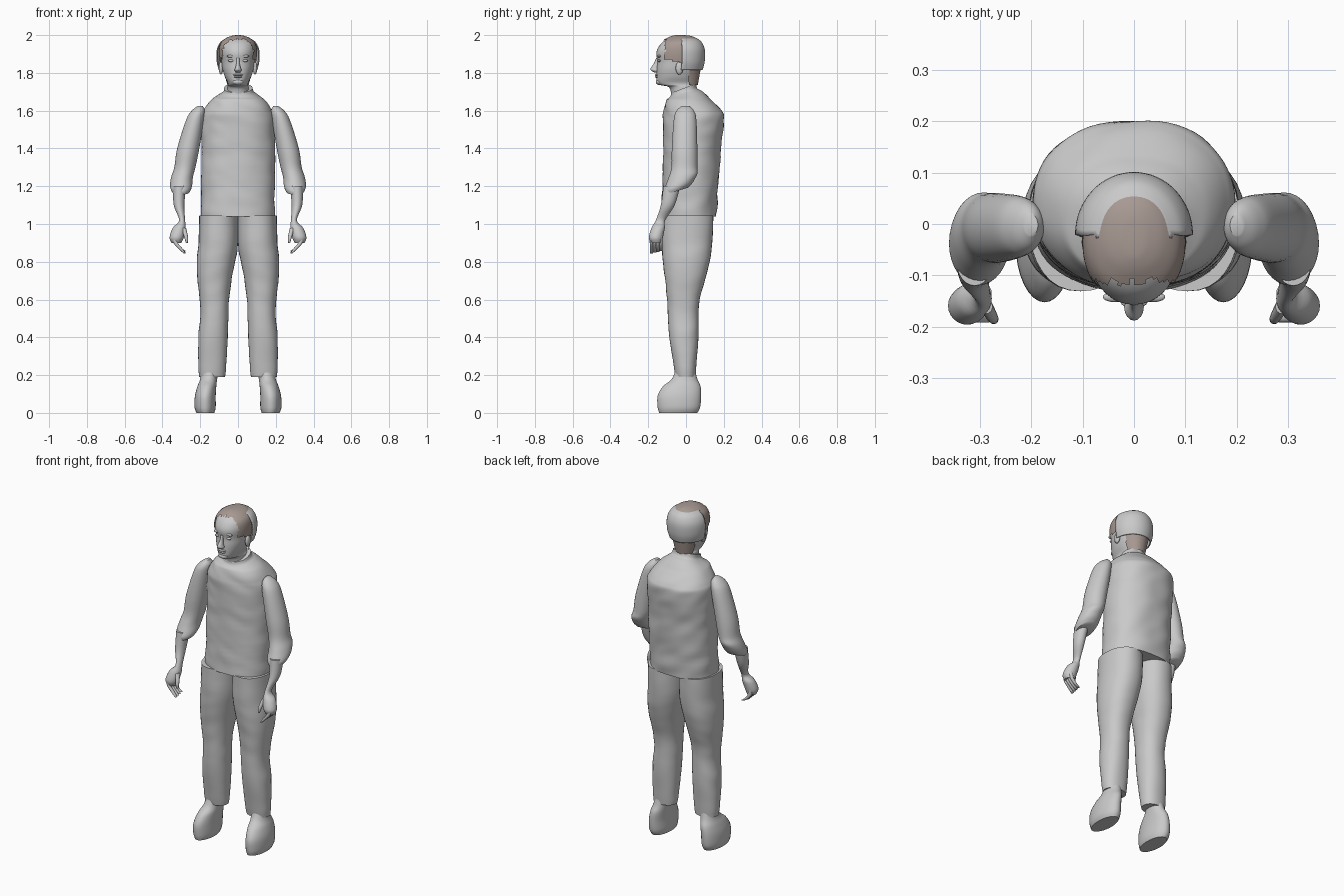
import bpy, bmesh, math
from mathutils import Vector, noise

if "Cube" in bpy.data.objects:
    bpy.data.objects.remove(bpy.data.objects["Cube"])


def material(name, color):
    mat = bpy.data.materials.new(name)
    mat.use_nodes = True
    mat.diffuse_color = (*color, 1)
    bsdf = mat.node_tree.nodes["Principled BSDF"]
    bsdf.inputs["Base Color"].default_value = (*color, 1)
    bsdf.inputs["Roughness"].default_value = 0.8
    return mat


GREY = material("soft grey", (0.588, 0.588, 0.588))
BROWN = material("muted brown", (0.39, 0.32, 0.29))


def finish(bm, name, mat):
    bmesh.ops.recalc_face_normals(bm, faces=bm.faces)
    mesh = bpy.data.meshes.new(name)
    bm.to_mesh(mesh)
    bm.free()
    mesh.materials.append(mat)
    obj = bpy.data.objects.new(name, mesh)
    bpy.context.collection.objects.link(obj)
    bpy.ops.object.select_all(action="DESELECT")
    obj.select_set(True)
    bpy.context.view_layer.objects.active = obj
    bpy.ops.object.shade_smooth_by_angle(angle=math.radians(50))
    return obj


def spline(rows, steps):
    """Smoothly interpolate between the given cross-sections."""
    out = []
    for i in range(len(rows) - 1):
        a, b, c, d = (rows[max(0, min(len(rows) - 1, i + k))] for k in (-1, 0, 1, 2))
        for s in range(steps):
            t = s / steps
            out.append([q + t * (r - p) / 2 + t * t * (2 * p - 5 * q + 4 * r - w) / 2
                        + t ** 3 * (3 * q - p - 3 * r + w) / 2
                        for p, q, r, w in zip(a, b, c, d)])
    return out + [rows[-1]]


def loft(name, rows, mat=GREY, side=1, power=2.0, steps=5, n=32, warp=None, keep=None):
    """Skin of level cross-sections, each given as z, x from, x to, y from, y to."""
    bm = bmesh.new()
    rings = []
    for z, x0, x1, y0, y1 in spline(rows, steps):
        ring = []
        for k in range(n):
            a = math.tau * k / n
            c, s = math.cos(a), math.sin(a)
            co = Vector(((x0 + x1) / 2 + (x1 - x0) / 2 * math.copysign(abs(c) ** (2 / power), c),
                         (y0 + y1) / 2 + (y1 - y0) / 2 * math.copysign(abs(s) ** (2 / power), s), z))
            if warp:
                co = warp(co)
            co.x *= side
            ring.append(bm.verts.new(co))
        rings.append(ring)
    for low, high in zip(rings, rings[1:]):
        for k in range(n):
            j = (k + 1) % n
            bm.faces.new((low[k], low[j], high[j], high[k]))
    bm.faces.new(rings[0])
    bm.faces.new(rings[-1])
    if keep:
        gone = [f for f in bm.faces if not keep(f.calc_center_median())]
        bmesh.ops.delete(bm, geom=gone, context="FACES")
    return finish(bm, name, mat)


def even(rows):
    """Expand centred rows of z, half width, y from, y to."""
    return [(z, -w, w, y0, y1) for z, w, y0, y1 in rows]


def blob(name, loc, size):
    bm = bmesh.new()
    bmesh.ops.create_uvsphere(bm, u_segments=16, v_segments=10, radius=1)
    for v in bm.verts:
        v.co = Vector([p + q * r for p, q, r in zip(loc, v.co, size)])
    return finish(bm, name, GREY)


def crease(co, amount):
    """Soft cloth folds."""
    fold = noise.noise(Vector((co.x * 9, co.y * 9, co.z * 17 + co.x * 6)))
    out = Vector((co.x, co.y, 0))
    return co + out.normalized() * fold * amount if out.length else co


def shirt_warp(co):
    co = crease(co, 0.006)
    if co.z > 1.66:
        co.z += 0.35 * (co.y - 0.03) * (co.z - 1.66) / 0.07
    return co


def sleeve_warp(co):
    co = co.copy()
    co.z += max(0, min(1, (1.3 - co.z) / 0.1)) * 0.3 * (co.y + 0.08)
    return co


# Shirt body with collar
loft("shirt", even([
    (1.04, .195, -.13, .16), (1.2, .195, -.125, .17), (1.4, .195, -.12, .185),
    (1.55, .195, -.122, .2), (1.6, .182, -.118, .187), (1.65, .148, -.105, .14),
    (1.69, .1, -.085, .09), (1.71, .08, -.078, .06), (1.735, .074, -.075, .05),
]), power=2.3, steps=8, n=64, warp=shirt_warp)

# Limbs, mirrored
for side, word in ((1, "left"), (-1, "right")):
    loft(word + "_trouser_leg", [
        (.19, .07, .205, -.055, .05), (.25, .062, .21, -.065, .055),
        (.4, .055, .21, -.088, .066), (.5, .052, .2, -.095, .066),
        (.6, .048, .203, -.1, .072), (.7, .035, .215, -.11, .1),
        (.8, .015, .218, -.122, .125), (.9, 0, .21, -.13, .14),
        (1.045, 0, .205, -.13, .145),
    ], side=side, power=2.2, warp=lambda co: crease(co, 0.003))
    loft(word + "_shoe", [
        (0, .125, .22, -.142, .06), (.03, .118, .23, -.15, .075),
        (.09, .118, .228, -.15, .08), (.14, .115, .215, -.122, .077),
        (.18, .11, .2, -.075, .06), (.24, .1, .19, -.05, .045),
    ], side=side)
    loft(word + "_sleeve", [
        (1.165, .255, .35, -.115, .01), (1.19, .243, .36, -.118, .04),
        (1.24, .238, .353, -.095, .06), (1.3, .225, .337, -.077, .06),
        (1.4, .205, .322, -.075, .06), (1.55, .18, .275, -.065, .055),
        (1.6, .175, .245, -.05, .042), (1.625, .187, .212, -.022, .018),
    ], side=side, warp=sleeve_warp)
    loft(word + "_forearm_and_palm", [
        (.9, .3, .352, -.185, -.13), (.93, .287, .362, -.196, -.122),
        (.98, .277, .345, -.182, -.112), (1.02, .28, .312, -.16, -.11),
        (1.1, .284, .34, -.133, -.06), (1.2, .275, .345, -.12, -.03),
    ], side=side, n=24)
    # Fingers curl inward and down
    for i in range(4):
        y = -.183 + .017 * i
        path = ((.845 + .004 * i, .283), (.87, .305), (.9, .33), (.935, .337))
        loft(f"{word}_finger_{i + 1}", [
            (z, x - r, x + r, y - .009, y + .009)
            for (z, x), r in zip(path, (.006, .011, .012, .01))
        ], side=side, n=10, steps=3)
    loft(word + "_thumb", [
        (.9, .266, .276, -.193, -.182), (.93, .264, .285, -.194, -.172),
        (.98, .275, .3, -.175, -.145),
    ], side=side, n=10, steps=3)
    # Face details
    blob(word + "_ear", (side * .09, -.035, 1.825), (.012, .02, .034))
    blob(word + "_eye", (side * .036, -.141, 1.865), (.017, .009, .007))
    blob(word + "_brow", (side * .037, -.142, 1.888), (.024, .01, .007))

# Head and neck
loft("head", even([
    (1.66, .06, -.075, .05), (1.722, .056, -.088, .055), (1.735, .054, -.135, .055),
    (1.75, .056, -.154, .055), (1.78, .07, -.156, .06), (1.82, .082, -.155, .07),
    (1.86, .087, -.152, .078), (1.9, .091, -.157, .08), (1.93, .091, -.149, .076),
    (1.96, .082, -.127, .06), (1.983, .052, -.09, .03), (1.992, .015, -.05, -.01),
]), n=40, power=2.1)
loft("nose", even([
    (1.803, .012, -.168, -.14), (1.814, .019, -.186, -.14),
    (1.828, .014, -.186, -.14), (1.85, .009, -.17, -.14), (1.88, .008, -.158, -.14),
]), n=16)
for name, z, w in (("upper_lip", 1.789, .026), ("lower_lip", 1.779, .022)):
    blob(name, (0, -.152, z), (w, .012, .006))
blob("chin", (0, -.14, 1.752), (.03, .02, .016))


# Hair on the crown, temples and nape, with a ragged fringe
def hair_area(p):
    ragged = .012 * noise.noise(p * 60)
    temple = p.z > 1.86 + ragged - .3 * (p.y + .05) and p.y > -.112 + ragged
    return temple or p.y > .015


loft("hair", even([
    (1.735, .06, -.09, .062), (1.8, .08, -.14, .074), (1.86, .096, -.158, .084),
    (1.92, .1, -.156, .085), (1.96, .09, -.137, .072), (1.985, .062, -.1, .052),
    (1.997, .03, -.07, .02), (2.0, .008, -.045, -.02),
]), mat=BROWN, n=64, steps=6, power=2.1, keep=hair_area)

# Smooth shell around the back of the head
shell = loft("back_of_head_shell", even([
    (1.815, .102, -.14, .088), (1.86, .113, -.142, .099), (1.92, .113, -.142, .1),
    (1.96, .096, -.13, .085), (1.98, .07, -.1, .062), (1.986, .055, -.08, .045),
]), n=64, keep=lambda p: p.y > -.024 and 1.816 < p.z < 1.985)
rim = shell.modifiers.new("thickness", "SOLIDIFY")
rim.thickness = 0.006
